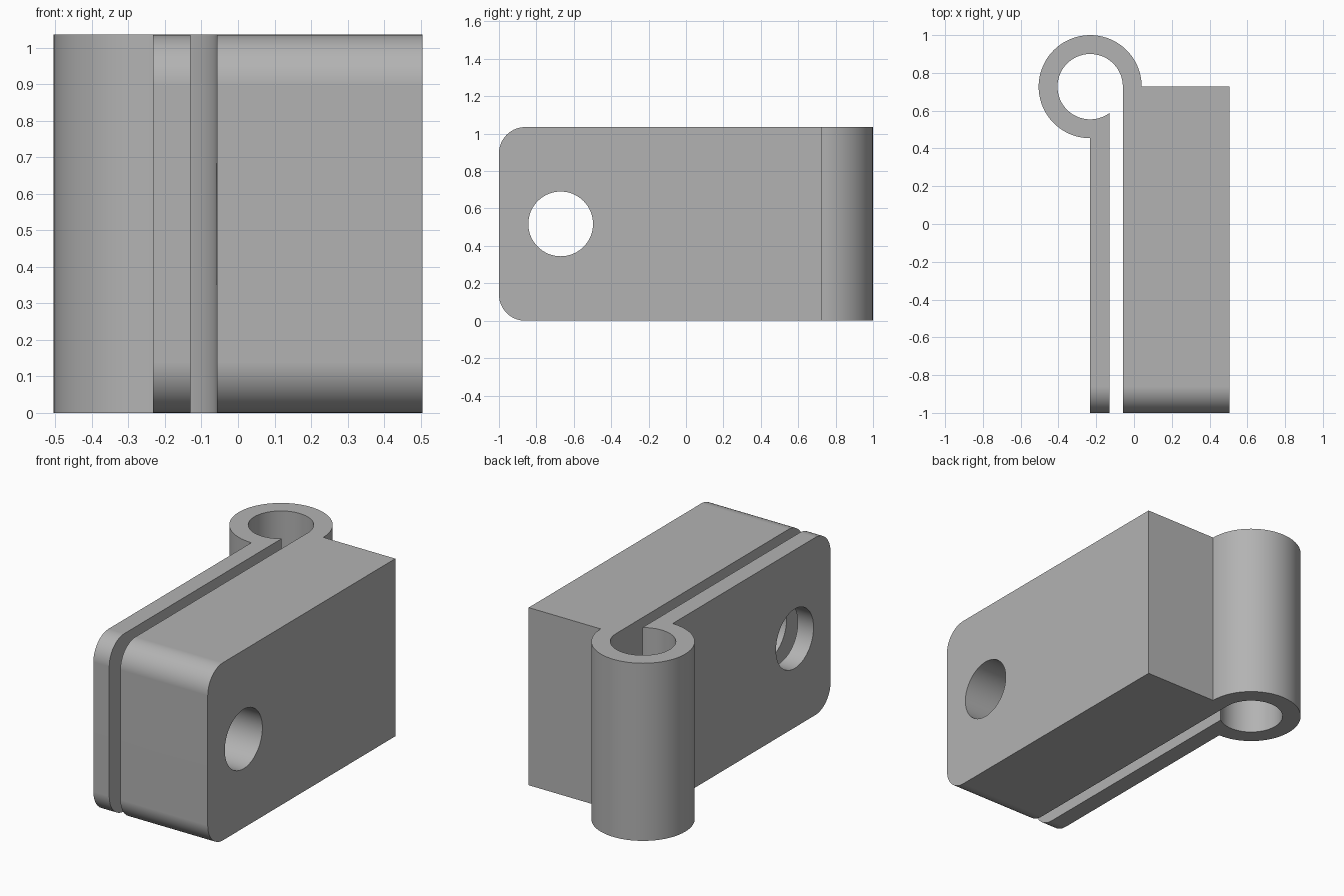
import bpy, bmesh, math
from mathutils import Vector

cube = bpy.data.objects.get("Cube")
if cube:
    bpy.data.objects.remove(cube, do_unlink=True)

HEIGHT = 1.035
BARREL = Vector((-0.232, 0.727))
OUTER, INNER = 0.273, 0.173
LEAF_IN, BLOCK_IN, BLOCK_OUT = -0.13, -0.058, 0.505
FRONT = -1.0
CORNER = 0.14

grey = bpy.data.materials.new("plain grey")
grey.use_nodes = True
colour = (0.45, 0.45, 0.45, 1)
grey.diffuse_color = colour
grey.node_tree.nodes["Principled BSDF"].inputs["Base Color"].default_value = colour


def arc(radius, start, end, steps):
    """Points on the barrel circle, from start to end angle."""
    angles = [start + (end - start) * i / steps for i in range(steps + 1)]
    return [BARREL + radius * Vector((math.cos(a), math.sin(a))) for a in angles]


# Plan outline: curled barrel, thin leaf, slot and thick block
slot_angle = 2 * math.pi - math.acos((LEAF_IN - BARREL.x) / INNER)
outline = arc(OUTER, 0, 1.5 * math.pi, 54)
outline += [(BARREL.x, FRONT), (LEAF_IN, FRONT)]
outline += arc(INNER, slot_angle, 0, 60)
outline += [(BLOCK_IN, FRONT), (BLOCK_OUT, FRONT), (BLOCK_OUT, BARREL.y)]

bm = bmesh.new()
base = bm.faces.new([bm.verts.new((p[0], p[1], 0)) for p in outline])
top = bmesh.ops.extrude_face_region(bm, geom=[base])["geom"]
bmesh.ops.translate(bm, vec=(0, 0, HEIGHT),
                    verts=[v for v in top if isinstance(v, bmesh.types.BMVert)])
bmesh.ops.recalc_face_normals(bm, faces=bm.faces)

# Rounded front corners on both the leaf and the block
ends = [e for e in bm.edges
        if all(abs(v.co.y - FRONT) < 1e-4 for v in e.verts)
        and abs(e.verts[0].co.z - e.verts[1].co.z) < 1e-4]
bmesh.ops.bevel(bm, geom=ends, offset=CORNER, offset_type='OFFSET',
                segments=14, profile=0.5, affect='EDGES')
mesh = bpy.data.meshes.new("hinge_clamp")
bm.to_mesh(mesh)
bm.free()
mesh.materials.append(grey)
clamp = bpy.data.objects.new("hinge_clamp", mesh)
bpy.context.collection.objects.link(clamp)

# Bolt hole through the leaf and the block
bpy.ops.mesh.primitive_cylinder_add(vertices=64, radius=0.173, depth=3,
                                    location=(0, -0.67, HEIGHT / 2),
                                    rotation=(0, math.pi / 2, 0))
cutter = bpy.context.object
cutter.name = "bolt_hole_cutter"
cutter.hide_render = True
cutter.data.materials.append(grey)
hole = clamp.modifiers.new("bolt_hole", 'BOOLEAN')
hole.operation = 'DIFFERENCE'
hole.solver = 'EXACT'
hole.object = cutter

bpy.ops.object.select_all(action='DESELECT')
clamp.select_set(True)
bpy.context.view_layer.objects.active = clamp
bpy.ops.object.modifier_apply(modifier=hole.name)
bpy.data.objects.remove(cutter, do_unlink=True)

# Smooth curves, crisp edges and flat sides
bpy.ops.object.shade_smooth_by_angle(angle=math.radians(30))
normals = clamp.modifiers.new("flat_sides", 'WEIGHTED_NORMAL')
normals.keep_sharp = True
